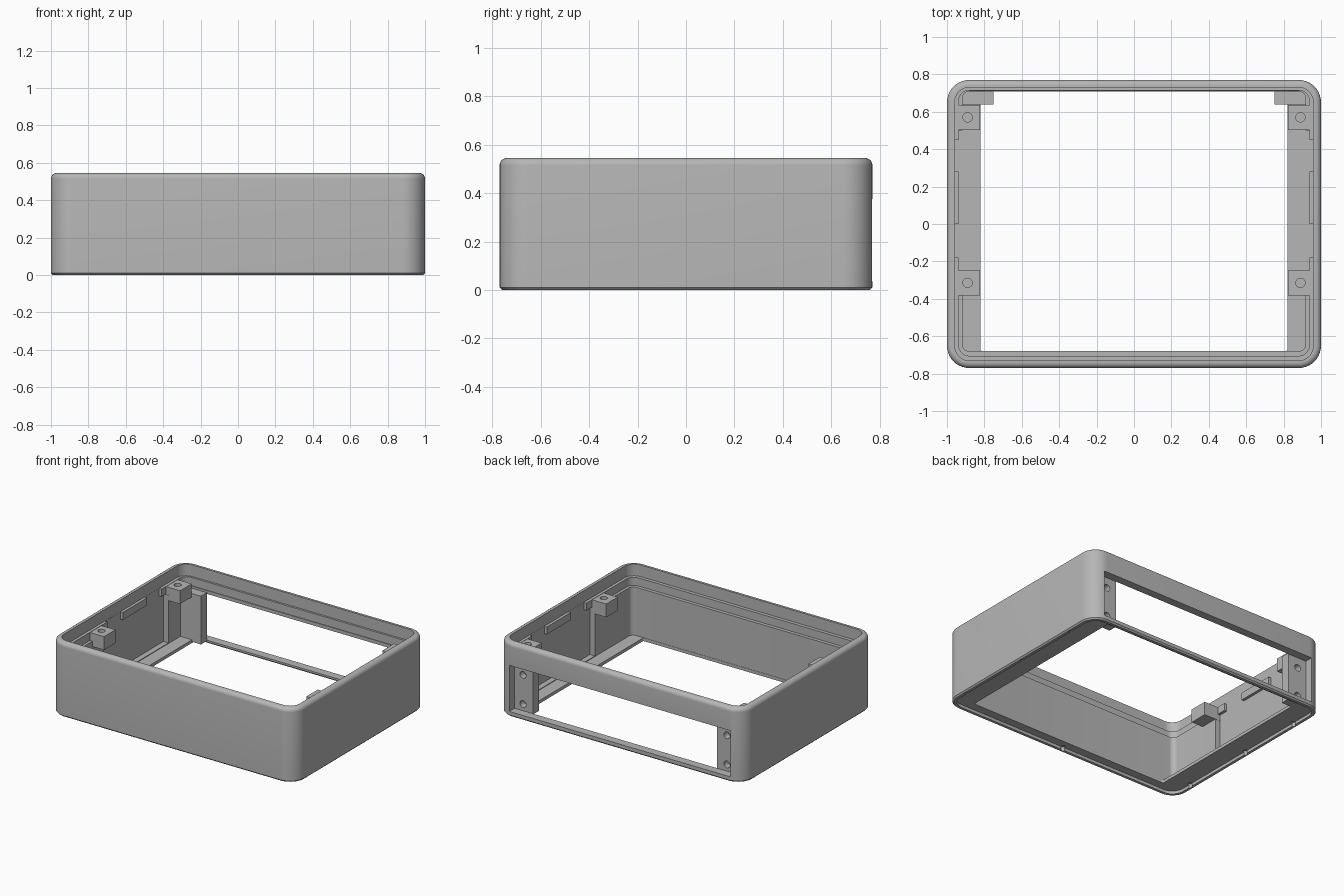
import bpy, bmesh, math
from mathutils import Matrix, Vector

default = bpy.data.objects.get("Cube")
if default:
    bpy.data.objects.remove(default, do_unlink=True)

grey = bpy.data.materials.new("plain grey")
grey.use_nodes = True
COLOUR = (0.47, 0.47, 0.47, 1)
grey.diffuse_color = COLOUR
grey.node_tree.nodes["Principled BSDF"].inputs["Base Color"].default_value = COLOUR

HALF_X, HALF_Y, HEIGHT, RADIUS = 1.0, 0.77, 0.545, 0.12


def make_object(name, bm):
    bmesh.ops.recalc_face_normals(bm, faces=bm.faces)
    mesh = bpy.data.meshes.new(name)
    bm.to_mesh(mesh)
    bm.free()
    mesh.materials.append(grey)
    obj = bpy.data.objects.new(name, mesh)
    bpy.context.collection.objects.link(obj)
    return obj


def box(name, x, y, z):
    """Box from three (low, high) ranges."""
    bm = bmesh.new()
    size = [r[1] - r[0] for r in (x, y, z)]
    mid = Vector([(r[0] + r[1]) / 2 for r in (x, y, z)])
    bmesh.ops.create_cube(bm, size=1, matrix=Matrix.Translation(mid) @ Matrix.Diagonal((*size, 1)))
    return make_object(name, bm)


def cylinder(name, centre, radius, depth, axis="Z"):
    bm = bmesh.new()
    turn = Matrix.Rotation(math.pi / 2, 4, "X") if axis == "Y" else Matrix()
    bmesh.ops.create_cone(bm, cap_ends=True, segments=24, radius1=radius, radius2=radius,
                          depth=depth, matrix=Matrix.Translation(centre) @ turn)
    return make_object(name, bm)


def cut(target, cutter):
    """Subtract the cutter, then drop it."""
    cutter.hide_render = True
    mod = target.modifiers.new("cut", "BOOLEAN")
    mod.operation, mod.solver, mod.object = "DIFFERENCE", "EXACT", cutter
    bpy.context.view_layer.objects.active = target
    bpy.ops.object.modifier_apply(modifier=mod.name)
    bpy.data.objects.remove(cutter, do_unlink=True)


def mirrored(x0, x1, side):
    return tuple(sorted((x0 * side, x1 * side)))


def ring(bm, side, front, back, z, steps=10):
    """Rounded rectangle inset from the outer footprint."""
    r = max(RADIUS - side, 0.01)
    x1, y0, y1 = HALF_X - side, -HALF_Y + front, HALF_Y - back
    corners = [(x1 - r, y1 - r), (r - x1, y1 - r), (r - x1, y0 + r), (x1 - r, y0 + r)]
    verts = []
    for i, (cx, cy) in enumerate(corners):
        for k in range(steps + 1):
            a = math.pi / 2 * (i + k / steps)
            verts.append(bm.verts.new((cx + r * math.cos(a), cy + r * math.sin(a), z)))
    return verts


# Housing: stepped wall section swept round the footprint
section = [(0.01, 0.01, 0.01, 0), (0, 0, 0, 0.01)]
for k in range(7):
    a = math.pi / 2 * k / 6
    inset = 0.03 * (1 - math.cos(a))
    section.append((inset, inset, inset, HEIGHT - 0.03 + 0.03 * math.sin(a)))
section += [
    (0.042, 0.04, 0.04, HEIGHT), (0.042, 0.04, 0.04, 0.46),
    (0.063, 0.065, 0.055, 0.46), (0.063, 0.065, 0.055, 0.4),
    (0.083, 0.09, 0.06, 0.4), (0.083, 0.09, 0.06, 0.045),
    (0.178, 0.092, 0.062, 0.045), (0.178, 0.092, 0.062, 0.022),
    (0.03, 0.03, 0.03, 0.022), (0.03, 0.03, 0.03, 0),
]
bm = bmesh.new()
rings = [ring(bm, *s) for s in section]
for lower, upper in zip(rings, rings[1:] + rings[:1]):
    for i in range(len(lower)):
        j = (i + 1) % len(lower)
        bm.faces.new((lower[i], lower[j], upper[j], upper[i]))
housing = make_object("housing", bm)

# Wide opening in the back wall
cut(housing, box("back_window_cutter", (-0.9, 0.9), (0.64, 0.9), (0.036, 0.375)))

for side in (-1, 1):
    # Thinned side wall, leaving small catch tabs above it
    cut(housing, box("side_cutter", mirrored(0.7, 0.957, side), (-0.25, 0.5), (0.05, 0.405)))
    for y in ((-0.18, 0.0), (0.28, 0.45)):
        cut(housing, box("gap_cutter", mirrored(0.7, 0.957, side), y, (0.38, 0.48)))
    # Base panel notches
    for y in (-0.57, 0, 0.5):
        cut(housing, cylinder("notch_cutter", (0.967 * side, y, 0), 0.015, 0.06))
cut(housing, cylinder("notch_cutter", (0, -0.737, 0), 0.015, 0.06))

parts = [housing]
for side, label in ((-1, "right"), (1, "left")):
    # Screw bosses under the rim
    for y, place in ((-0.315, "front"), (0.57, "back")):
        boss = box(f"{label}_{place}_boss", mirrored(0.823, 0.965, side),
                   (y - 0.067, y + 0.067), (0.36, 0.458))
        cut(boss, cylinder("hole_cutter", (0.89 * side, y, 0.44), 0.025, 0.12))
        parts.append(boss)
    # Back corner posts with two screw holes
    post = box(f"{label}_back_post", mirrored(0.75, 0.935, side), (0.64, 0.709), (0.03, 0.385))
    for z in (0.085, 0.3):
        cut(post, cylinder("hole_cutter", (0.83 * side, 0.7, z), 0.025, 0.08, "Y"))
    parts.append(post)

# Smooth rounded surfaces, crisp edges
bpy.ops.object.select_all(action="DESELECT")
for obj in parts:
    obj.select_set(True)
bpy.context.view_layer.objects.active = housing
bpy.ops.object.shade_smooth_by_angle(angle=math.radians(30))
